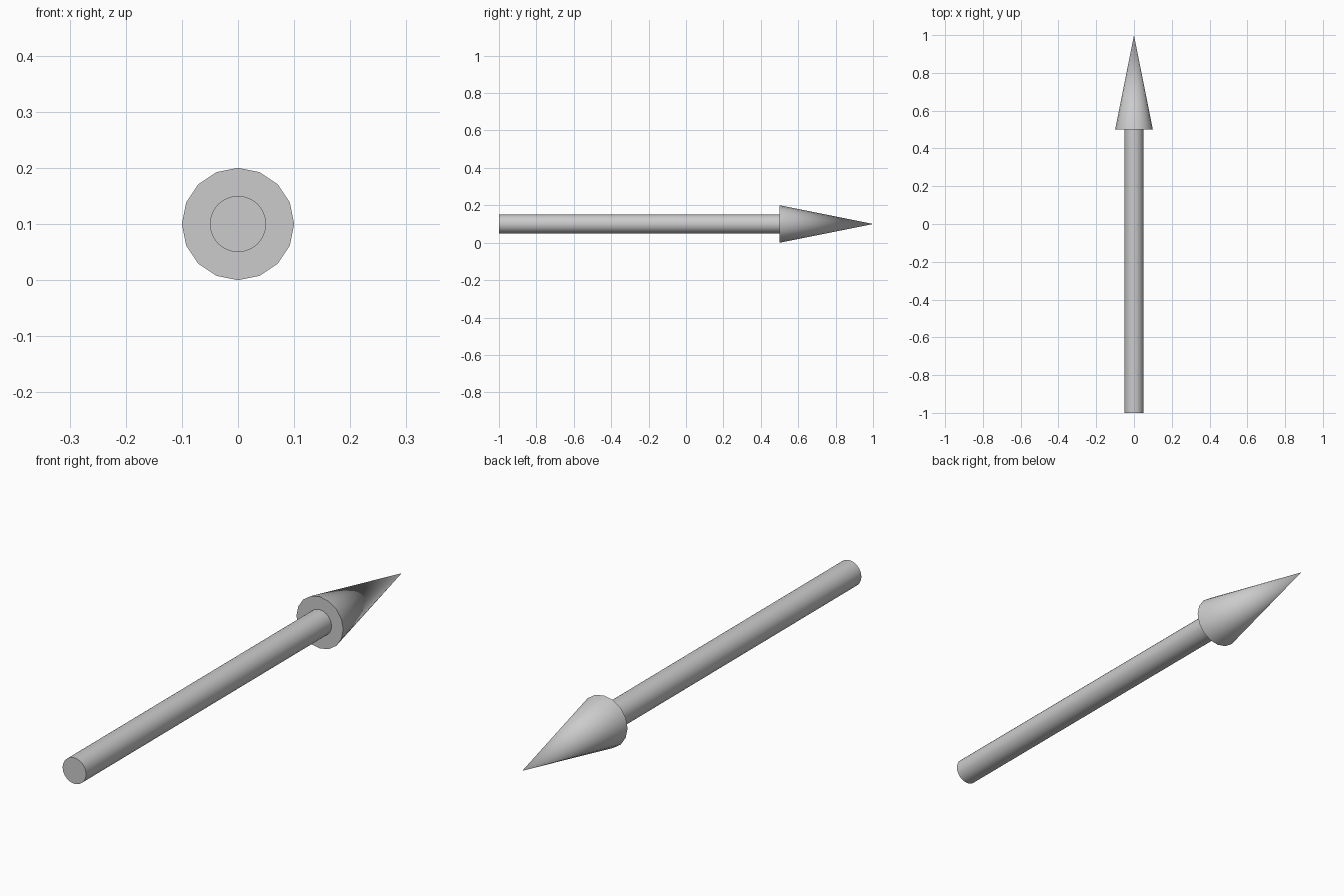
import bpy
import math

if "Cube" in bpy.data.objects:
    bpy.data.objects.remove(bpy.data.objects["Cube"])

AXIS_Z = 0.1  # height of the arrow's centre line


def tapered_part(name, sides, y_back, y_front, r_back, r_front):
    """Round part lying along +y, smooth with sharp rims."""
    bpy.ops.mesh.primitive_cone_add(
        vertices=sides, radius1=r_back, radius2=r_front,
        depth=y_front - y_back,
        location=(0, (y_back + y_front) / 2, AXIS_Z),
        rotation=(-math.pi / 2, 0, 0))
    obj = bpy.context.object
    obj.name = name
    bpy.ops.object.transform_apply(location=False, rotation=True, scale=False)
    bpy.ops.object.shade_smooth_by_angle(angle=math.radians(30))
    return obj


# Shaft
tapered_part("arrow_shaft", 32, -1.0, 0.5, 0.05, 0.05)

# Pointed head
tapered_part("arrow_head", 16, 0.5, 1.0, 0.1, 0.0)
